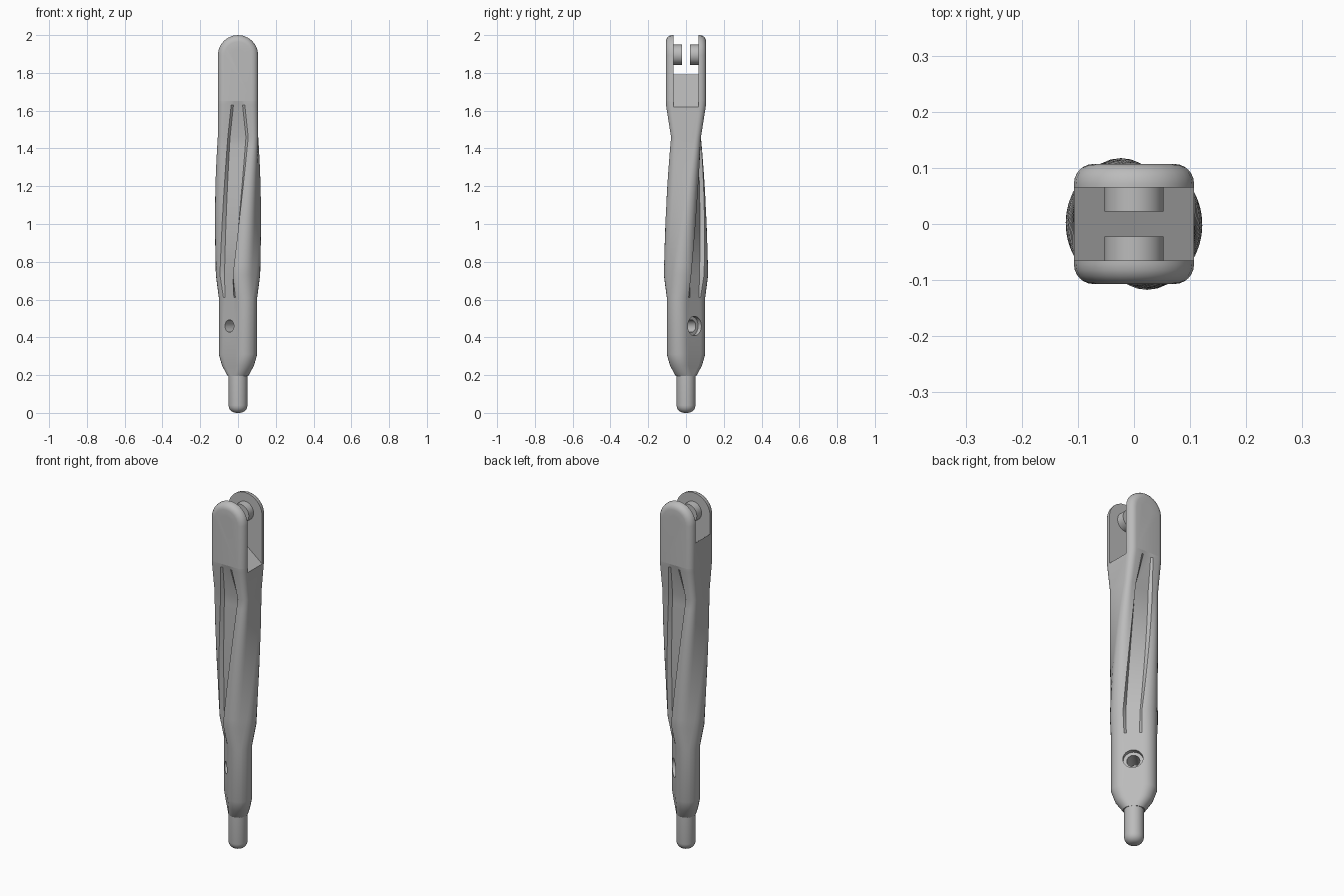
import bpy, bmesh, math
from mathutils import Matrix, Vector

if "Cube" in bpy.data.objects:
    bpy.data.objects.remove(bpy.data.objects["Cube"])

steel = bpy.data.materials.new("plain grey metal")
steel.use_nodes = True
GREY = (0.5, 0.5, 0.5, 1)
steel.diffuse_color = GREY
steel.node_tree.nodes["Principled BSDF"].inputs["Base Color"].default_value = GREY


def make(name, bm):
    bmesh.ops.recalc_face_normals(bm, faces=bm.faces)
    mesh = bpy.data.meshes.new(name)
    bm.to_mesh(mesh)
    bm.free()
    mesh.materials.append(steel)
    ob = bpy.data.objects.new(name, mesh)
    bpy.context.collection.objects.link(ob)
    return ob


def cylinder(name, radius, start, end, sides=32, bevel=0):
    """Cylinder between two points, optionally with its start rim rounded."""
    start, end = Vector(start), Vector(end)
    axis = end - start
    bm = bmesh.new()
    bmesh.ops.create_cone(bm, cap_ends=True, segments=sides, radius1=radius,
                          radius2=radius, depth=axis.length)
    if bevel:
        rim = [e for e in bm.edges if all(v.co.z < 0 for v in e.verts)]
        bmesh.ops.bevel(bm, geom=rim, offset=bevel, segments=5, profile=0.5,
                        affect='EDGES')
    turn = axis.to_track_quat('Z', 'Y').to_matrix().to_4x4()
    bm.transform(Matrix.Translation((start + end) / 2) @ turn)
    return make(name, bm)


def prism(name, outline, y0, y1, bevel=0):
    """Extrude an x-z outline along y, optionally rounding every end edge."""
    bm = bmesh.new()
    face = bm.faces.new([bm.verts.new((x, y0, z)) for x, z in outline])
    new = bmesh.ops.extrude_face_region(bm, geom=[face])["geom"]
    bmesh.ops.translate(bm, vec=(0, y1 - y0, 0),
                        verts=[g for g in new if isinstance(g, bmesh.types.BMVert)])
    if bevel:
        low = min(z for x, z in outline) + 1e-4
        rim = [e for e in bm.edges if abs(e.verts[0].co.y - e.verts[1].co.y) < 1e-5
               and max(v.co.z for v in e.verts) > low]
        bmesh.ops.bevel(bm, geom=rim, offset=bevel, segments=5, profile=0.5,
                        affect='EDGES')
    return make(name, bm)


def cut(ob, cutters):
    for c in cutters:
        c.hide_render = True
        mod = ob.modifiers.new("cut", 'BOOLEAN')
        mod.operation, mod.object, mod.solver = 'DIFFERENCE', c, 'EXACT'
    bpy.context.view_layer.update()
    done = ob.evaluated_get(bpy.context.evaluated_depsgraph_get())
    mesh = bpy.data.meshes.new_from_object(done)
    ob.modifiers.clear()
    ob.data = mesh


def section(z, a, b, r, w, g, twist):
    """Rounded rectangle with a shallow flute in its two broad faces."""
    w = min(w, a - r - 0.001)
    floor = max(w - 0.012, w * 0.6)
    half = [(-w, -b), (-floor, g - b), (floor, g - b), (w, -b)]
    for cy, first in ((r - b, -90), (b - r, 0)):
        for k in range(7):
            t = math.radians(first + 15 * k)
            half.append((a - r + r * math.cos(t), cy + r * math.sin(t)))
    ring = half + [(-x, -y) for x, y in half]
    turn = Matrix.Rotation(math.radians(twist), 3, 'Z')
    return [turn @ Vector((x, y, z)) for x, y in ring]


# Twisted shaft: height, half width, half depth, corner, flute width, flute depth, twist
STATIONS = [
    (0.195, 0.055, 0.050, 0.048, 0.04, 0, -45),
    (0.25, 0.095, 0.056, 0.054, 0.04, 0, -45),
    (0.31, 0.116, 0.064, 0.062, 0.045, 0, -45),
    (0.61, 0.116, 0.064, 0.062, 0.045, 0, -45),
    (0.73, 0.120, 0.087, 0.070, 0.048, 0.022, -45),
    (1.46, 0.107, 0.079, 0.030, 0.054, 0.018, 0),
    (1.63, 0.107, 0.106, 0.035, 0.036, 0.004, 0),
    (1.65, 0.107, 0.107, 0.035, 0.032, 0, 0),
]
bm = bmesh.new()
rings = []
for lo, hi in zip(STATIONS, STATIONS[1:]):
    steps = 14 if lo[-1] != hi[-1] else 1
    for i in range(steps):
        mix = [p + (q - p) * i / steps for p, q in zip(lo, hi)]
        rings.append([bm.verts.new(p) for p in section(*mix)])
rings.append([bm.verts.new(p) for p in section(*STATIONS[-1])])
for r0, r1 in zip(rings, rings[1:]):
    for i in range(len(r0)):
        j = (i + 1) % len(r0)
        bm.faces.new((r0[i], r0[j], r1[j], r1[i]))
bm.faces.new(rings[0][::-1])
bm.faces.new(rings[-1])
shaft = make("twisted_shaft", bm)

# Fork head: arched block
R, CZ = 0.107, 1.893
arch = [(-R, 1.65), (R, 1.65)]
arch += [(R * math.cos(math.pi * k / 12), CZ + R * math.sin(math.pi * k / 12))
         for k in range(13)]
head = prism("fork_head", arch, -R, R, bevel=0.035)

# Sloping slot between the fork cheeks
slot = prism("slot_cutter", [(-0.15, 1.825), (0.15, 1.586), (0.15, 2.1), (-0.15, 2.1)],
             -0.065, 0.065)
pivot = cylinder("pivot_cutter", 0.033, (0, -0.2, 1.896), (0, 0.2, 1.896))

# Counterbored cross hole through the flat lower end
d = Vector((1, 1, 0)).normalized()
mid = Vector((0, 0, 0.46))
cross = cylinder("cross_hole_cutter", 0.033, mid - d * 0.2, mid + d * 0.2)
bores = [cylinder("counterbore_cutter", 0.051, mid + d * s * 0.04, mid + d * s * 0.2)
         for s in (-1, 1)]
cut(shaft, [slot, cross] + bores)
cut(head, [slot, pivot])

# Inner bosses of the pivot
parts = [shaft, head]
for side, s in (("front", -1), ("back", 1)):
    boss = cylinder(side + "_boss", 0.053, (0, s * 0.07, 1.896), (0, s * 0.022, 1.896))
    cut(boss, [pivot])
    parts.append(boss)

# Rounded locating pin at the foot
parts.append(cylinder("foot_pin", 0.05, (0, 0, 0), (0, 0, 0.22), bevel=0.04))

for c in [slot, pivot, cross] + bores:
    bpy.data.objects.remove(c)
bpy.ops.object.select_all(action='DESELECT')
for ob in parts:
    ob.select_set(True)
bpy.context.view_layer.objects.active = shaft
bpy.ops.object.shade_smooth_by_angle(angle=math.radians(32))
